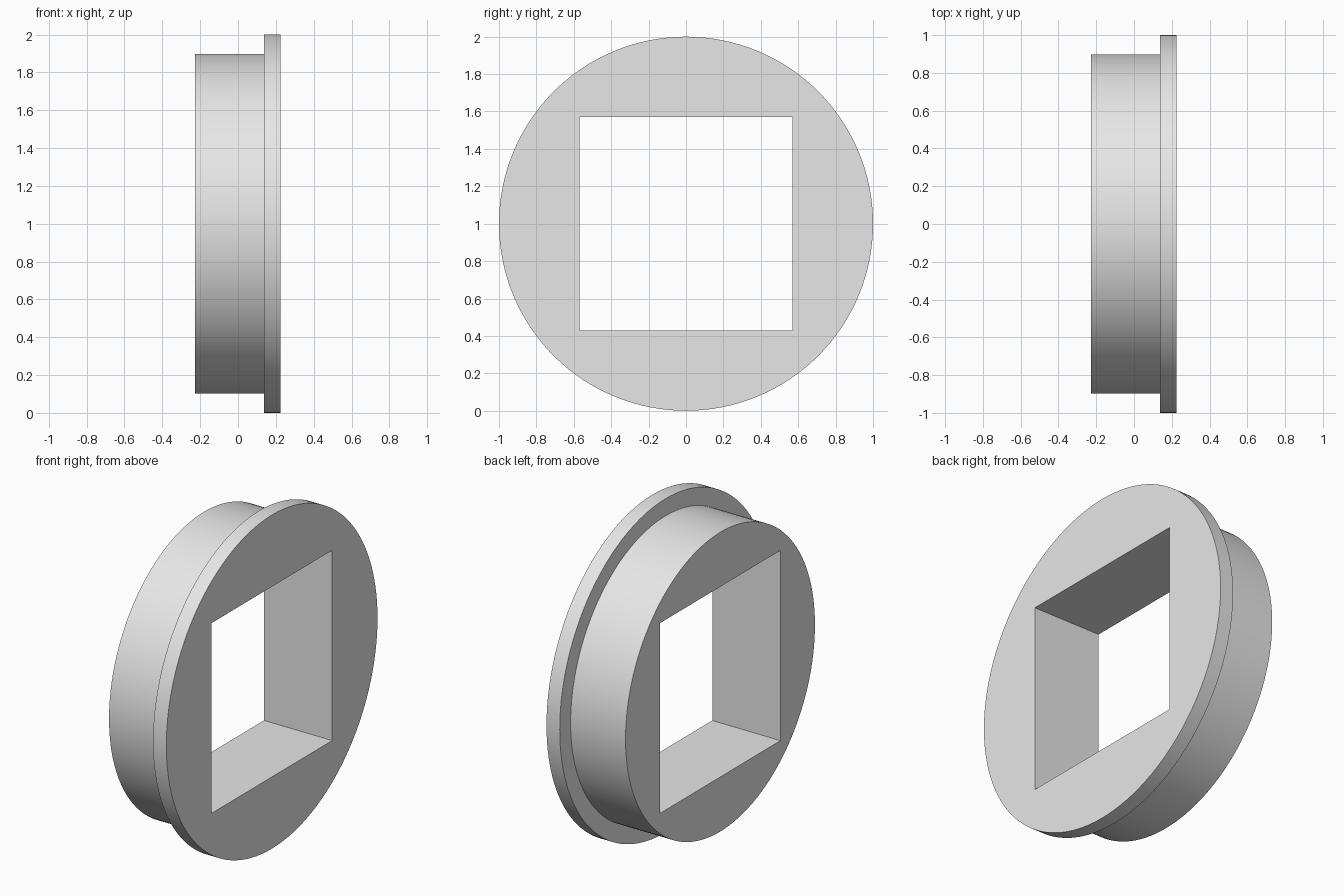
import bpy
import bmesh
from math import cos, sin, tau, radians

cube = bpy.data.objects.get("Cube")
if cube:
    bpy.data.objects.remove(cube, do_unlink=True)

SEGMENTS = 128
CENTRE_Z = 1.0

# Plain grey material
grey = bpy.data.materials.new("light grey")
grey.use_nodes = True
colour = (0.8, 0.8, 0.8, 1.0)
grey.diffuse_color = colour
grey.node_tree.nodes["Principled BSDF"].inputs["Base Color"].default_value = colour


def make_object(name, bm):
    bmesh.ops.recalc_face_normals(bm, faces=bm.faces)
    mesh = bpy.data.meshes.new(name)
    bm.to_mesh(mesh)
    bm.free()
    obj = bpy.data.objects.new(name, mesh)
    bpy.context.collection.objects.link(obj)
    mesh.materials.append(grey)
    return obj


def turned_solid(name, profile):
    """Turn (x, radius) pairs about the x axis and cap both ends."""
    bm = bmesh.new()
    rings = []
    for x, r in profile:
        angles = [tau * i / SEGMENTS for i in range(SEGMENTS)]
        rings.append([bm.verts.new((x, r * cos(a), CENTRE_Z + r * sin(a))) for a in angles])
    for a, b in zip(rings, rings[1:]):
        for i in range(SEGMENTS):
            j = (i + 1) % SEGMENTS
            bm.faces.new((a[i], a[j], b[j], b[i]))
    bm.faces.new(rings[0])
    bm.faces.new(rings[-1])
    return make_object(name, bm)


# Round plug body with a wider flange on its +x end
plug = turned_solid("flanged_plug", [(-0.227, 0.897), (0.137, 0.897), (0.137, 1.0), (0.225, 1.0)])

# Square opening cut right through
bm = bmesh.new()
bmesh.ops.create_cube(bm, size=1.14)
for v in bm.verts:
    v.co.z += CENTRE_Z
cutter = make_object("square_hole_cutter", bm)
cutter.hide_render = True

bpy.ops.object.select_all(action="DESELECT")
bpy.context.view_layer.objects.active = plug
plug.select_set(True)
cut = plug.modifiers.new("square_hole", "BOOLEAN")
cut.operation = "DIFFERENCE"
cut.solver = "EXACT"
cut.object = cutter
bpy.ops.object.modifier_apply(modifier=cut.name)
bpy.data.objects.remove(cutter, do_unlink=True)

# Smooth round walls, sharp rims
bpy.ops.object.shade_smooth_by_angle(angle=radians(30))
